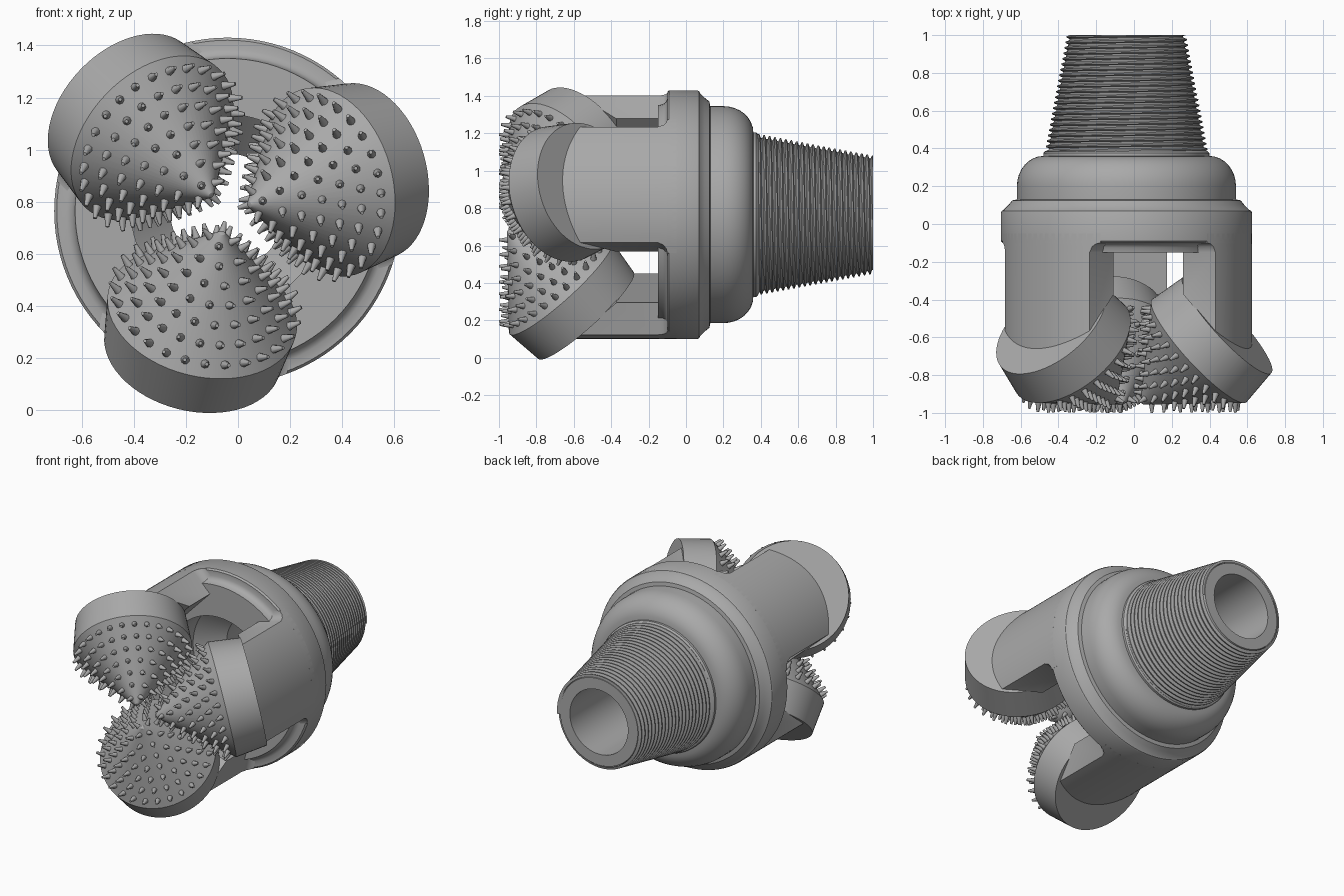
import bpy, bmesh
from math import sin, cos, pi, radians, sqrt, asin
from mathutils import Vector, Matrix

cube = bpy.data.objects.get("Cube")
if cube:
    bpy.data.objects.remove(cube, do_unlink=True)

CENTRE = Vector((-0.04, 0, 0.765))   # the long axis runs along y through here
RADIUS = 0.665

steel = bpy.data.materials.new("steel_grey")
steel.use_nodes = True
steel.diffuse_color = (0.4, 0.4, 0.4, 1)
steel.node_tree.nodes["Principled BSDF"].inputs["Base Color"].default_value = (0.4, 0.4, 0.4, 1)


def finish(bm, name, angle=30):
    bmesh.ops.recalc_face_normals(bm, faces=bm.faces)
    mesh = bpy.data.meshes.new(name)
    bm.to_mesh(mesh)
    bm.free()
    mesh.materials.append(steel)
    obj = bpy.data.objects.new(name, mesh)
    bpy.context.collection.objects.link(obj)
    bpy.ops.object.select_all(action='DESELECT')
    obj.select_set(True)
    bpy.context.view_layer.objects.active = obj
    bpy.ops.object.shade_smooth_by_angle(angle=radians(angle))
    return obj


def revolve(profile, matrix, closed=False, steps=96):
    """Spin (radius, height) points about local z."""
    bm = bmesh.new()
    verts = [bm.verts.new((r, 0, h)) for r, h in profile]
    edges = [bm.edges.new(p) for p in zip(verts, verts[1:])]
    if closed:
        edges.append(bm.edges.new((verts[-1], verts[0])))
    bmesh.ops.spin(bm, geom=verts + edges, cent=(0, 0, 0), axis=(0, 0, 1),
                   angle=2 * pi, steps=steps, use_merge=True)
    bmesh.ops.remove_doubles(bm, verts=bm.verts, dist=1e-5)
    bm.transform(matrix)
    return bm


# Body: domed shoulder, collar, stepped front plate and hollow bore
ALONG_Y = Matrix.Translation(CENTRE) @ Matrix.Rotation(-pi / 2, 4, 'X')
body = [(0.22, 1.0), (0.295, 1.0), (0.40, 0.40), (0.43, 0.385), (0.44, 0.375)]
for i in range(9):
    t = i / 8 * pi / 2
    body.append((0.44 + 0.14 * sin(t), 0.20 + 0.16 * cos(t)))
body += [(0.58, 0.13), (0.605, 0.125), (0.625, 0.10), (0.65, 0.075), (0.66, 0.07),
         (0.665, 0.06), (0.665, -0.09), (0.655, -0.10), (0.62, -0.10), (0.60, -0.11),
         (0.59, -0.125), (0.585, -0.15), (0.37, -0.15), (0.37, 0.10), (0.22, 0.25)]
finish(revolve(body, ALONG_Y, closed=True), "body")

# Tapered pin thread: a helical band of ribs
PITCH, ROWS, SEG, START, END = 0.029, 4, 72, 0.385, 1.0
RIB = (-0.02, -0.002, 0.0, -0.018)
bm = bmesh.new()
grid = []
for i in range(int((END - START) / PITCH + 2) * ROWS):
    ring = []
    for j in range(SEG):
        a = 2 * pi * j / SEG
        y = START + PITCH * (i / ROWS - j / SEG)
        y = min(max(y, START), END)
        r = 0.432 - 0.115 * (y - START) / (END - START) + RIB[i % ROWS]
        ring.append(bm.verts.new(CENTRE + Vector((r * cos(a), y, r * sin(a)))))
    grid.append(ring)
for i in range(len(grid) - ROWS - 1):
    for j in range(SEG):
        if j < SEG - 1:
            quad = (grid[i][j], grid[i][j + 1], grid[i + 1][j + 1], grid[i + 1][j])
        else:
            k = i + ROWS     # one turn later the helix meets itself
            # the last column sits a full pitch below the first
            quad = (grid[k][j], grid[i][0], grid[i + 1][0], grid[k + 1][j]) if k + 1 < len(grid) else None
        if quad:
            bm.faces.new(quad)
bmesh.ops.remove_doubles(bm, verts=bm.verts, dist=1e-5)
finish(bm, "pin_thread", 40)

# Legs and cutter cones share a frame: x outward, y along the bit, z sideways
TILT = radians(48.6)
AXIS = Vector((-sin(TILT), -cos(TILT), 0))      # cone axis, pointing to the tip
BACK = Vector((0.555, -0.535, 0))               # centre of the cone's back face
BACK_R, RIM_R, RIM_H, TIP_H = 0.345, 0.37, 0.204, 0.42
HALF, INNER = 0.322, 0.405


def place(angle):
    return Matrix.Translation(CENTRE) @ Matrix.Rotation(-angle, 4, 'Y')


def make_leg(name, matrix):
    bm = bmesh.new()
    loops = []
    # the sides flare out in a small fillet where the leg meets the collar
    for y, flare in ((-0.05, 0.05), (-0.10, 0.05), (-0.105, 0.03), (-0.12, 0.012),
                     (-0.15, 0), (-0.95, 0)):
        w = HALF + flare
        a = asin(w / RADIUS)
        pts = [(RADIUS * cos(a * t / 10), RADIUS * sin(a * t / 10)) for t in range(-10, 11)]
        pts += [(INNER, w), (INNER, -w)]
        loops.append([bm.verts.new((x, y, z)) for x, z in pts])
    n = len(loops[0])
    for lo, hi in zip(loops, loops[1:]):
        for k in range(n):
            bm.faces.new((lo[k], lo[(k + 1) % n], hi[(k + 1) % n], hi[k]))
    bm.faces.new(loops[0])
    bm.faces.new(loops[-1])
    # trim the end on the cone's back plane
    cut = bmesh.ops.bisect_plane(bm, geom=bm.verts[:] + bm.edges[:] + bm.faces[:],
                                 plane_co=BACK + AXIS * 0.005, plane_no=AXIS, clear_outer=True)
    rim = [e for e in cut["geom_cut"] if isinstance(e, bmesh.types.BMEdge)]
    bmesh.ops.contextual_create(bm, geom=rim)
    bm.transform(matrix)
    finish(bm, name)


def make_cone(prefix, matrix):
    frame = matrix @ Matrix.Translation(BACK) @ AXIS.to_track_quat('Z', 'X').to_matrix().to_4x4()
    profile = [(0, 0), (BACK_R, 0), (RIM_R, RIM_H), (0.012, RIM_H + TIP_H), (0, RIM_H + TIP_H + 0.004)]
    finish(revolve(profile, frame, steps=64), prefix + "_cutter_cone")

    # rows of blunt studs standing square to the cone surface
    bm = bmesh.new()
    slant = sqrt(RIM_R ** 2 + TIP_H ** 2)
    rows = 7
    for row in range(rows):
        r = 0.335 - row * 0.05
        count = max(4, round(2 * pi * r / 0.077))
        h = RIM_H + TIP_H * (1 - r / RIM_R)
        for k in range(count):
            a = 2 * pi * (k + 0.5 * (row % 2)) / count
            normal = Vector((TIP_H * cos(a), TIP_H * sin(a), RIM_R)) / slant
            spot = Vector((r * cos(a), r * sin(a), h)) + normal * 0.021
            turn = normal.to_track_quat('Z', 'Y').to_matrix().to_4x4()
            bmesh.ops.create_cone(bm, cap_ends=True, segments=8, radius1=0.019, radius2=0.007,
                                  depth=0.062, matrix=Matrix.Translation(spot) @ turn)
    bm.transform(frame)
    finish(bm, prefix + "_cutter_studs", 50)


for prefix, degrees in (("left", 16), ("upper_right", 136), ("lower", 256)):
    m = place(radians(degrees))
    make_leg(prefix + "_leg", m)
    make_cone(prefix, m)
